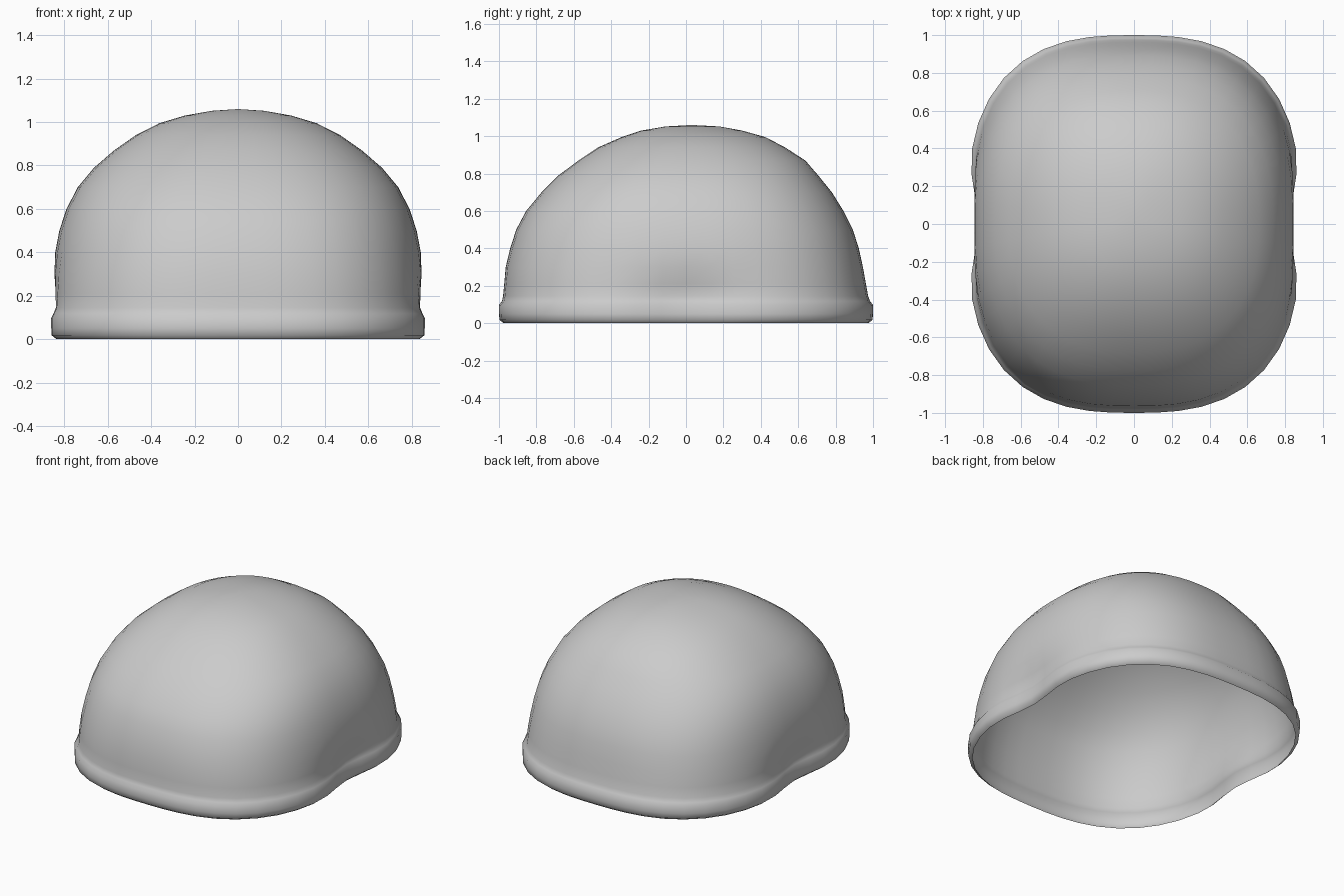
import bpy, bmesh, math

SEG = 48

# (z, half width, front reach, back reach, plan exponent, side pinch)
RINGS = [
    (0.000, 0.865, 0.975, 0.975, 2.7, 0.070),   # rim, curled-in lower edge
    (0.018, 0.889, 0.997, 0.997, 2.7, 0.072),
    (0.050, 0.890, 1.000, 1.000, 2.7, 0.072),
    (0.098, 0.890, 1.000, 1.000, 2.7, 0.072),
    (0.118, 0.880, 0.984, 0.984, 2.7, 0.072),   # step above the rim
    (0.145, 0.868, 0.978, 0.974, 2.7, 0.068),
    (0.210, 0.862, 0.972, 0.962, 2.7, 0.045),   # shell
    (0.300, 0.855, 0.964, 0.946, 2.65, 0.012),
    (0.400, 0.842, 0.940, 0.924, 2.6, 0.0),
    (0.500, 0.823, 0.908, 0.892, 2.55, 0.0),
    (0.600, 0.790, 0.855, 0.842, 2.5, 0.0),
    (0.700, 0.738, 0.772, 0.780, 2.45, 0.0),
    (0.790, 0.663, 0.682, 0.707, 2.4, 0.0),
    (0.870, 0.570, 0.575, 0.638, 2.35, 0.0),
    (0.940, 0.470, 0.470, 0.530, 2.3, 0.0),
    (0.995, 0.362, 0.345, 0.425, 2.2, 0.0),
    (1.030, 0.245, 0.240, 0.300, 2.1, 0.0),
    (1.052, 0.120, 0.110, 0.180, 2.0, 0.0),
]


def ring_point(ring, i):
    z, wide, front, back, n, pinch = ring
    a = 2 * math.pi * i / SEG
    c, s = math.cos(a), math.sin(a)
    r = (abs(c) ** n + abs(s) ** n) ** (-1 / n)
    y = r * s * (back if s > 0 else front)
    x = r * c * wide * (1 - pinch * math.exp(-(y / 0.25) ** 2))
    return (x, y, z)


# Open shell lofted through the rings, closed at the crown
bm = bmesh.new()
loops = [[bm.verts.new(ring_point(r, i)) for i in range(SEG)] for r in RINGS]
for lo, hi in zip(loops, loops[1:]):
    for i in range(SEG):
        j = (i + 1) % SEG
        bm.faces.new((lo[i], lo[j], hi[j], hi[i]))
crown = bm.verts.new((0, 0.03, 1.06))
for i in range(SEG):
    bm.faces.new((loops[-1][i], loops[-1][(i + 1) % SEG], crown))
for f in bm.faces:
    f.smooth = True

mesh = bpy.data.meshes.new("helmet_shell")
bm.to_mesh(mesh)
bm.free()
shell = bpy.data.objects.new("helmet_shell", mesh)
bpy.context.collection.objects.link(shell)

grey = bpy.data.materials.new("light grey")
grey.diffuse_color = (0.6, 0.6, 0.6, 1)
mesh.materials.append(grey)
